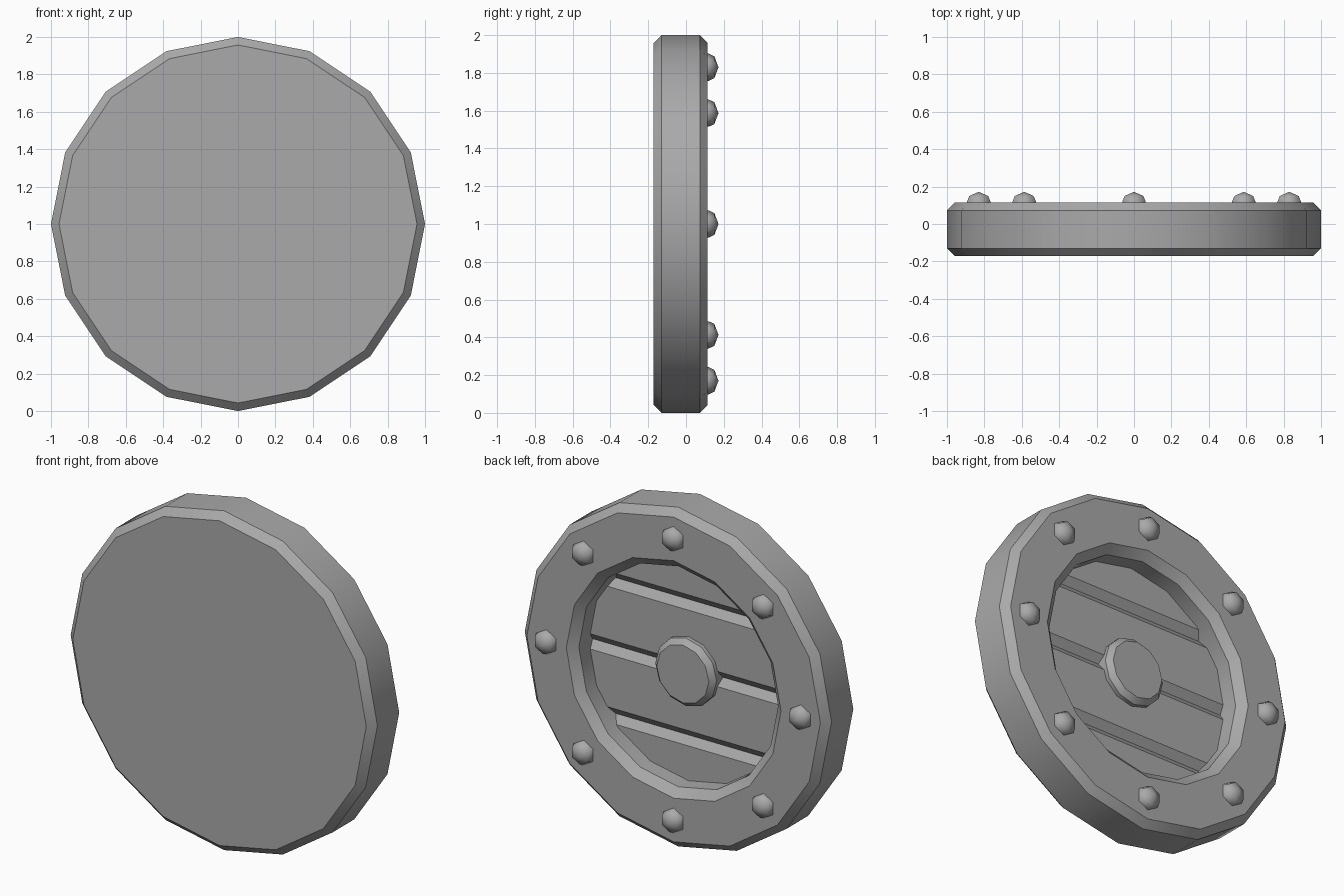
import bpy, bmesh, math
from mathutils import Vector

cube = bpy.data.objects.get("Cube")
if cube:
    bpy.data.objects.remove(cube, do_unlink=True)

grey = bpy.data.materials.new("plain_grey")
grey.use_nodes = True
grey.diffuse_color = (0.4, 0.4, 0.4, 1)
grey.node_tree.nodes["Principled BSDF"].inputs["Base Color"].default_value = (0.4, 0.4, 0.4, 1)


def finish(name, bm, location, smooth=None):
    """Turn a bmesh into a named object, with optional smoothing angle in degrees."""
    mesh = bpy.data.meshes.new(name)
    bm.to_mesh(mesh)
    bm.free()
    mesh.materials.append(grey)
    obj = bpy.data.objects.new(name, mesh)
    obj.location = location
    bpy.context.collection.objects.link(obj)
    if smooth:
        bpy.ops.object.select_all(action='DESELECT')
        obj.select_set(True)
        bpy.context.view_layer.objects.active = obj
        bpy.ops.object.shade_smooth_by_angle(angle=math.radians(smooth))
    return obj


def ring(bm, radius, y, sides, turn=0):
    return [bm.verts.new((radius * math.cos(a), y, radius * math.sin(a)))
            for a in (turn + math.tau * i / sides for i in range(sides))]


def lathe(name, profile, sides, location, smooth, turn=0):
    """Revolve (radius, y) points around the y axis; a zero radius at the end makes a tip."""
    bm = bmesh.new()
    tip = profile[-1] if profile[-1][0] == 0 else None
    rings = [ring(bm, r, y, sides, turn) for r, y in profile if r > 0]
    for a, b in zip(rings, rings[1:]):
        for i in range(sides):
            j = (i + 1) % sides
            bm.faces.new((a[i], a[j], b[j], b[i]))
    bm.faces.new(rings[0])
    if tip:
        point = bm.verts.new((0, tip[1], 0))
        for i in range(sides):
            bm.faces.new((rings[-1][i], rings[-1][(i + 1) % sides], point))
    else:
        bm.faces.new(rings[-1])
    bmesh.ops.recalc_face_normals(bm, faces=bm.faces)
    return finish(name, bm, location, smooth)


CENTRE = Vector((0, 0, 1))
BACK, FLOOR = 0.115, -0.024

# Round body with chamfered rim and recessed back
lathe("round_body",
      [(0.957, -0.172), (1, -0.13), (1, 0.073), (0.957, BACK),
       (0.70, BACK), (0.65, 0.07), (0.65, -0.08)], 16, CENTRE, 35)

# Plank floor of the recess, with three V grooves
bm = bmesh.new()
bm.faces.new(ring(bm, 0.65, FLOOR, 16))
grooves, half, depth = (-0.4, 0, 0.4), 0.045, 0.035
for g in grooves:
    for z in (g - half, g, g + half):
        bmesh.ops.bisect_plane(bm, geom=bm.verts[:] + bm.edges[:] + bm.faces[:],
                               plane_co=(0, 0, z), plane_no=(0, 0, 1))
for v in bm.verts:
    if any(abs(v.co.z - g) < 0.001 for g in grooves):
        v.co.y -= depth
bm.normal_update()
bmesh.ops.reverse_faces(bm, faces=[f for f in bm.faces if f.normal.y < 0])
finish("plank_floor", bm, CENTRE)

# Central boss
lathe("centre_boss", [(0.2, -0.07), (0.2, 0.0), (0.17, 0.03)], 12, CENTRE, 35)

# Ring of domed rivets
for i in range(8):
    a = math.tau * i / 8
    spot = CENTRE + Vector((math.cos(a), 0, math.sin(a))) * 0.83
    lathe(f"rivet_{i + 1}", [(0.072, BACK - 0.02), (0.072, BACK + 0.005), (0.058, 0.15), (0, 0.172)],
          6, spot, 85, math.pi / 2)
